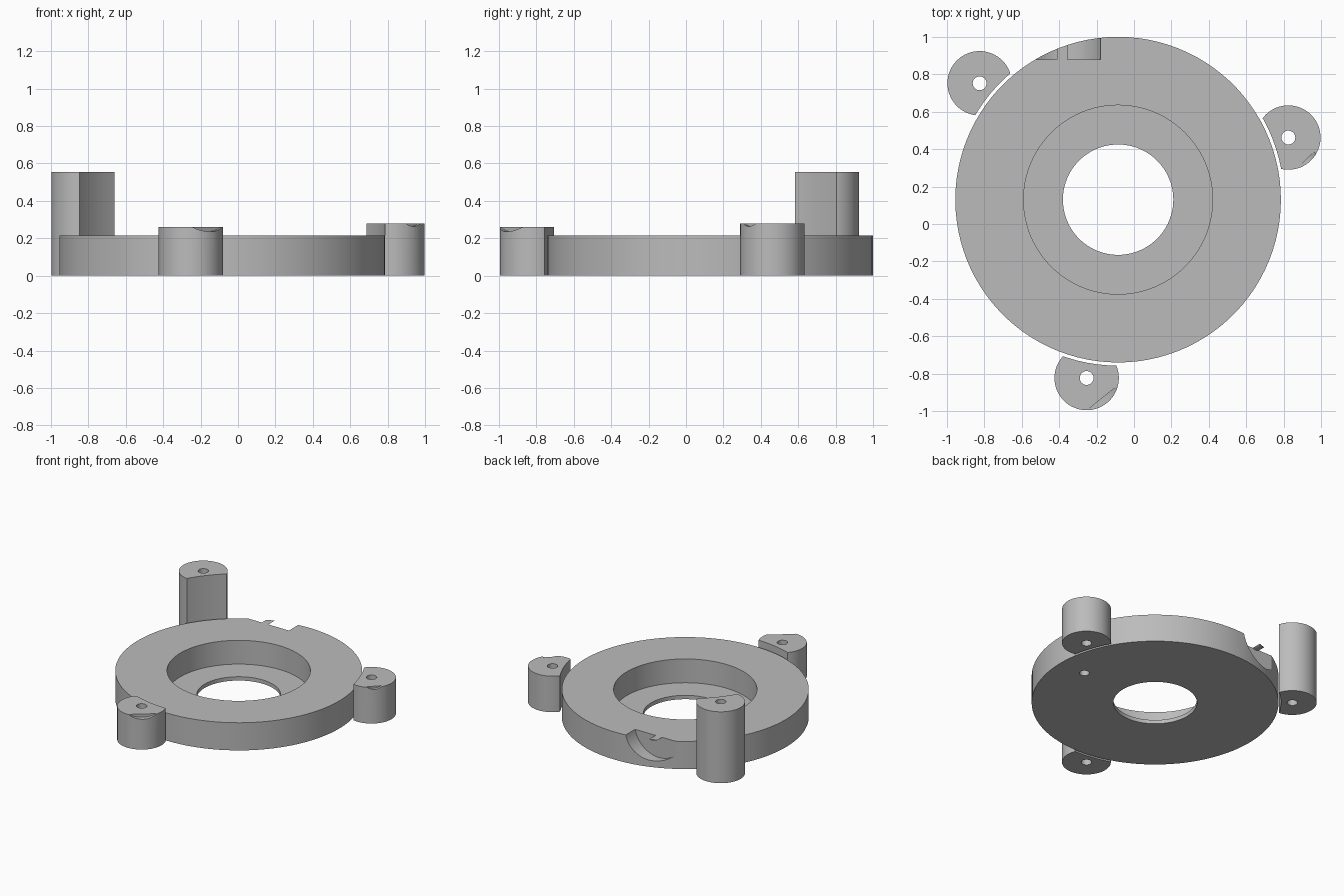
import bpy
from math import radians
from mathutils import Vector

if "Cube" in bpy.data.objects:
    bpy.data.objects.remove(bpy.data.objects["Cube"])

grey = bpy.data.materials.new("plain_grey")
grey.use_nodes = True
GREY = (0.5, 0.5, 0.5, 1)
grey.diffuse_color = GREY
grey.node_tree.nodes["Principled BSDF"].inputs["Base Color"].default_value = GREY

RING = Vector((-0.085, 0.13, 0))
RING_R, RING_H = 0.87, 0.215


def cylinder(name, start, end, radius, sides=96):
    """Cylinder running between two points."""
    start, end = Vector(start), Vector(end)
    axis = end - start
    bpy.ops.mesh.primitive_cylinder_add(vertices=sides, radius=radius, depth=axis.length,
                                        location=(start + end) / 2)
    ob = bpy.context.object
    ob.name = ob.data.name = name
    ob.rotation_euler = axis.to_track_quat("Z", "Y").to_euler()
    ob.data.materials.append(grey)
    return ob


def upright(name, x, y, z0, z1, radius, sides=96):
    return cylinder(name, (x, y, z0), (x, y, z1), radius, sides)


def combine(ob, other, operation="DIFFERENCE"):
    """Apply a boolean and remove the helper."""
    mod = ob.modifiers.new("cut", "BOOLEAN")
    mod.operation, mod.solver, mod.object = operation, "EXACT", other
    bpy.context.view_layer.objects.active = ob
    bpy.ops.object.modifier_apply(modifier=mod.name)
    bpy.data.objects.remove(other)


# Main ring with counterbore, through hole and blind hole underneath
ring = upright("base_ring", RING.x, RING.y, 0, RING_H, RING_R, 100)
combine(ring, upright("counterbore", RING.x, RING.y, 0.03, 0.5, 0.505))
combine(ring, upright("centre_hole", RING.x, RING.y, -0.2, 0.3, 0.295))
combine(ring, upright("pin_hole", RING.x + 0.65, RING.y, -0.1, 0.15, 0.035, 32))

# Round recess in the back rim, keeping its central hub
SLOT_X, SLOT_Y, SLOT_Z = -0.383, 0.88, 0.26
recess = cylinder("recess", (SLOT_X, SLOT_Y, SLOT_Z), (SLOT_X, 1.2, SLOT_Z), 0.21, 64)
hub = cylinder("hub", (SLOT_X, 0.8, SLOT_Z), (SLOT_X, 1.3, SLOT_Z), 0.053, 32)
combine(recess, hub)
combine(ring, recess)

# Screw posts around the ring, each hollowed to clear it
posts = (("tall_post", -0.825, 0.752, 0.555),
         ("left_post", 0.825, 0.462, 0.28),
         ("front_post", -0.253, -0.823, 0.26))
made = {}
for name, x, y, height in posts:
    post = upright(name, x, y, 0, height, 0.172, 64)
    combine(post, upright("clearance", RING.x, RING.y, -0.2, 0.9, 0.887, 100))
    combine(post, upright("screw_hole", x, y, -0.2, 0.9, 0.037, 32))
    made[name] = post

# Shallow scooped notches in the tops of the two short posts
notches = (("front_post", (-0.17, -0.93), (0.63, -0.78), 0.21, 0.26, 0.025),
           ("left_post", (0.925, 0.35), (0.7, -0.7), 0.09, 0.28, 0.016))
for name, (x, y), (dx, dy), radius, top, depth in notches:
    z = top - depth + radius
    scoop = cylinder("scoop", (x, y, z), (x + dx * 0.3, y + dy * 0.3, z), radius, 64)
    combine(made[name], scoop)

# Smooth the round walls while keeping the edges sharp
for ob in (ring, *made.values()):
    bpy.ops.object.select_all(action="DESELECT")
    ob.select_set(True)
    bpy.context.view_layer.objects.active = ob
    bpy.ops.object.shade_smooth_by_angle(angle=radians(25))
